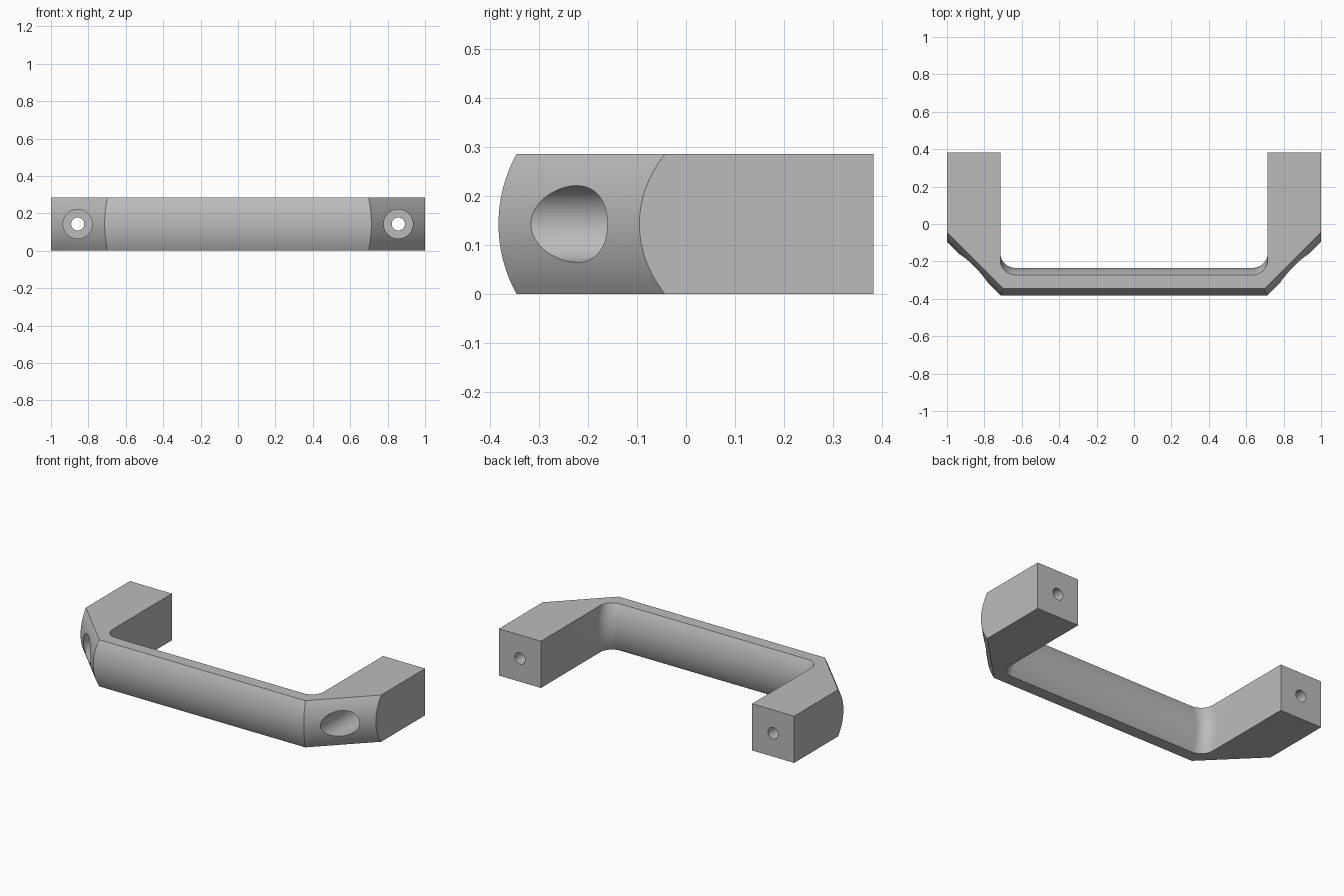
import bpy, bmesh
from math import sin, cos, pi, sqrt, radians

cube = bpy.data.objects.get("Cube")
if cube:
    bpy.data.objects.remove(cube, do_unlink=True)

HEIGHT = 0.286
BULGE = 0.037      # how far the front and back of the grip swell at mid height
FRONT, BACK = -0.382, 0.382
INNER_X, FILLET = 0.715, 0.08
HOLE_X = 0.857

# Single matte grey
grey = bpy.data.materials.new("grey metal")
grey.use_nodes = True
colour = (0.5, 0.5, 0.5, 1)
grey.diffuse_color = colour
grey.node_tree.nodes["Principled BSDF"].inputs["Base Color"].default_value = colour


def outline(d):
    """Plan of the handle, with its curved sides drawn in by d."""
    half = [(0.713 - 0.414 * d, FRONT + d), (1, -0.095 + sqrt(2) * d),
            (1, BACK), (INNER_X, BACK)]
    # rounded inner corner between leg and grip
    for i in range(13):
        a = pi / 2 * i / 12
        half.append((INNER_X - FILLET + FILLET * cos(a),
                     -0.155 - d - FILLET * sin(a)))
    return half + [(-x, y) for x, y in reversed(half)]


# Handle body: stacked outlines following a circular arc in height
bm = bmesh.new()
half_h = HEIGHT / 2
radius = (half_h ** 2 + BULGE ** 2) / (2 * BULGE)
rings = []
steps = 24
for k in range(steps + 1):
    z = HEIGHT * k / steps
    d = radius - sqrt(radius ** 2 - (z - half_h) ** 2)
    rings.append([bm.verts.new((x, y, z)) for x, y in outline(d)])
for low, high in zip(rings, rings[1:]):
    n = len(low)
    for i in range(n):
        j = (i + 1) % n
        bm.faces.new((low[i], low[j], high[j], high[i]))
bm.faces.new(rings[0][::-1])
bm.faces.new(rings[-1])
bmesh.ops.recalc_face_normals(bm, faces=bm.faces)
mesh = bpy.data.meshes.new("pull_handle")
bm.to_mesh(mesh)
bm.free()
handle = bpy.data.objects.new("pull_handle", mesh)
bpy.context.collection.objects.link(handle)
mesh.materials.append(grey)


def drill(x, r, y0, y1):
    """Cut a round hole along y."""
    bpy.ops.mesh.primitive_cylinder_add(
        vertices=64, radius=r, depth=y1 - y0,
        location=(x, (y0 + y1) / 2, half_h), rotation=(radians(90), 0, 0))
    cutter = bpy.context.object
    cutter.name = "hole_cutter"
    cutter.hide_render = True
    cutter.data.materials.append(grey)
    bpy.ops.object.select_all(action='DESELECT')
    bpy.context.view_layer.objects.active = handle
    handle.select_set(True)
    mod = handle.modifiers.new("hole", 'BOOLEAN')
    mod.operation = 'DIFFERENCE'
    mod.solver = 'EXACT'
    mod.object = cutter
    bpy.ops.object.modifier_apply(modifier=mod.name)
    bpy.data.objects.remove(cutter, do_unlink=True)


# Counterbore and screw hole in each leg
for side in (-1, 1):
    drill(side * HOLE_X, 0.078, -0.6, 0.1)
    drill(side * HOLE_X, 0.035, -0.6, 0.6)

bpy.ops.object.shade_smooth_by_angle(angle=radians(30))
